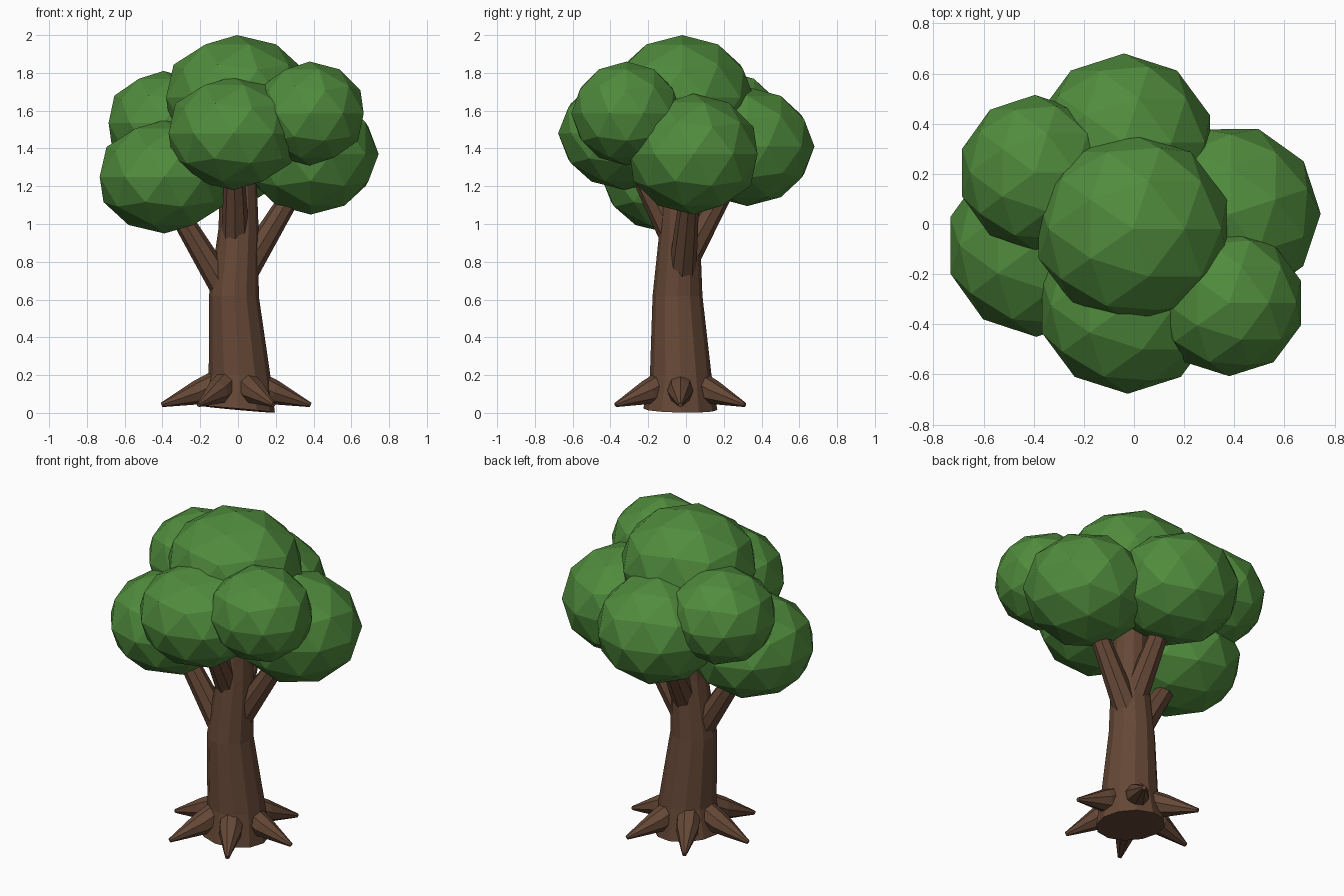
import bpy, bmesh, math
from mathutils import Vector

if "Cube" in bpy.data.objects:
    bpy.data.objects.remove(bpy.data.objects["Cube"])


def material(name, colour):
    m = bpy.data.materials.new(name)
    m.diffuse_color = (*colour, 1)
    m.use_nodes = True
    m.node_tree.nodes["Principled BSDF"].inputs["Base Color"].default_value = m.diffuse_color
    return m


BARK = material("bark brown", (0.13, 0.064, 0.037))
LEAF = material("leaf green", (0.08, 0.26, 0.046))


def add_object(name, bm, mat):
    bmesh.ops.recalc_face_normals(bm, faces=bm.faces)
    mesh = bpy.data.meshes.new(name)
    bm.to_mesh(mesh)
    bm.free()
    mesh.materials.append(mat)
    ob = bpy.data.objects.new(name, mesh)
    bpy.context.collection.objects.link(ob)
    return ob


def tube(name, stations, sides, normals):
    """Capped faceted tube through (centre, radius) stations, one ring normal each."""
    bm = bmesh.new()
    rings = []
    for (centre, radius), n in zip(stations, normals):
        q = Vector((0, 0, 1)).rotation_difference(Vector(n).normalized())
        rings.append([bm.verts.new(Vector(centre) + q @ Vector((
            radius * math.cos(math.tau * i / sides),
            radius * math.sin(math.tau * i / sides), 0))) for i in range(sides)])
    for a, b in zip(rings, rings[1:]):
        for i in range(sides):
            j = (i + 1) % sides
            bm.faces.new((a[i], a[j], b[j], b[i]))
    bm.faces.new(rings[0][::-1])
    bm.faces.new(rings[-1])
    return add_object(name, bm, BARK)


# Trunk: gently bent, flared at a slightly tilted base
trunk = [((0, -0.03, 0.019), 0.196), ((0.008, -0.028, 0.2), 0.163),
         ((-0.022, -0.045, 0.62), 0.132), ((0.003, -0.033, 0.98), 0.106),
         ((0.0, -0.02, 1.45), 0.09)]
tube("trunk", trunk, 12, [(0.09, 0.02, 1)] + [(0, 0, 1)] * 4)

# Branches reaching into the crown
branches = {
    "left_branch": ((-0.05, -0.05, 0.62), (-0.40, -0.08, 1.20)),
    "right_branch": ((0.03, -0.02, 0.74), (0.36, 0.03, 1.28)),
    "front_branch": ((-0.015, -0.06, 0.92), (-0.02, -0.32, 1.42)),
    "back_branch": ((0.0, 0.0, 0.82), (-0.03, 0.30, 1.36)),
}
for name, (start, end) in branches.items():
    axis = Vector(end) - Vector(start)
    tube(name, [(start, 0.075), (end, 0.045)], 8, [axis, axis])

# Six tapering roots around the base
for k in range(6):
    a = k * math.pi / 3
    d = Vector((math.cos(a), math.sin(a), 0))
    c = Vector((-0.01, -0.03, 0))
    profile = [(0.08, 0.165, 0.072), (0.2, 0.108, 0.066), (0.395, 0.042, 0.012)]
    stations = [(c + d * r + Vector((0, 0, z)), w) for r, z, w in profile]
    tube("root_%d" % (k + 1), stations, 8, [d - Vector((0, 0, 0.4))] * 3)

# Crown: squashed faceted leaf clumps (centre, radii, turn in degrees)
clumps = {
    "top_leaves": ((-0.005, -0.02, 1.67), (0.395, 0.38, 0.33), 0),
    "front_leaves": ((-0.025, -0.325, 1.48), (0.36, 0.352, 0.30), 0),
    "back_leaves": ((-0.04, 0.325, 1.41), (0.36, 0.355, 0.315), 0),
    "right_leaves": ((0.385, 0.04, 1.37), (0.36, 0.355, 0.32), 18),
    "left_leaves": ((-0.39, -0.085, 1.25), (0.36, 0.365, 0.30), 0),
    "upper_left_leaves": ((-0.395, 0.205, 1.535), (0.305, 0.31, 0.275), 0),
    "upper_right_leaves": ((0.38, -0.315, 1.585), (0.30, 0.292, 0.275), 0),
}
for name, (centre, radii, turn) in clumps.items():
    bm = bmesh.new()
    bmesh.ops.create_icosphere(bm, subdivisions=2, radius=1)
    ob = add_object(name, bm, LEAF)
    ob.location = centre
    ob.scale = radii
    ob.rotation_euler.z = math.radians(turn)
